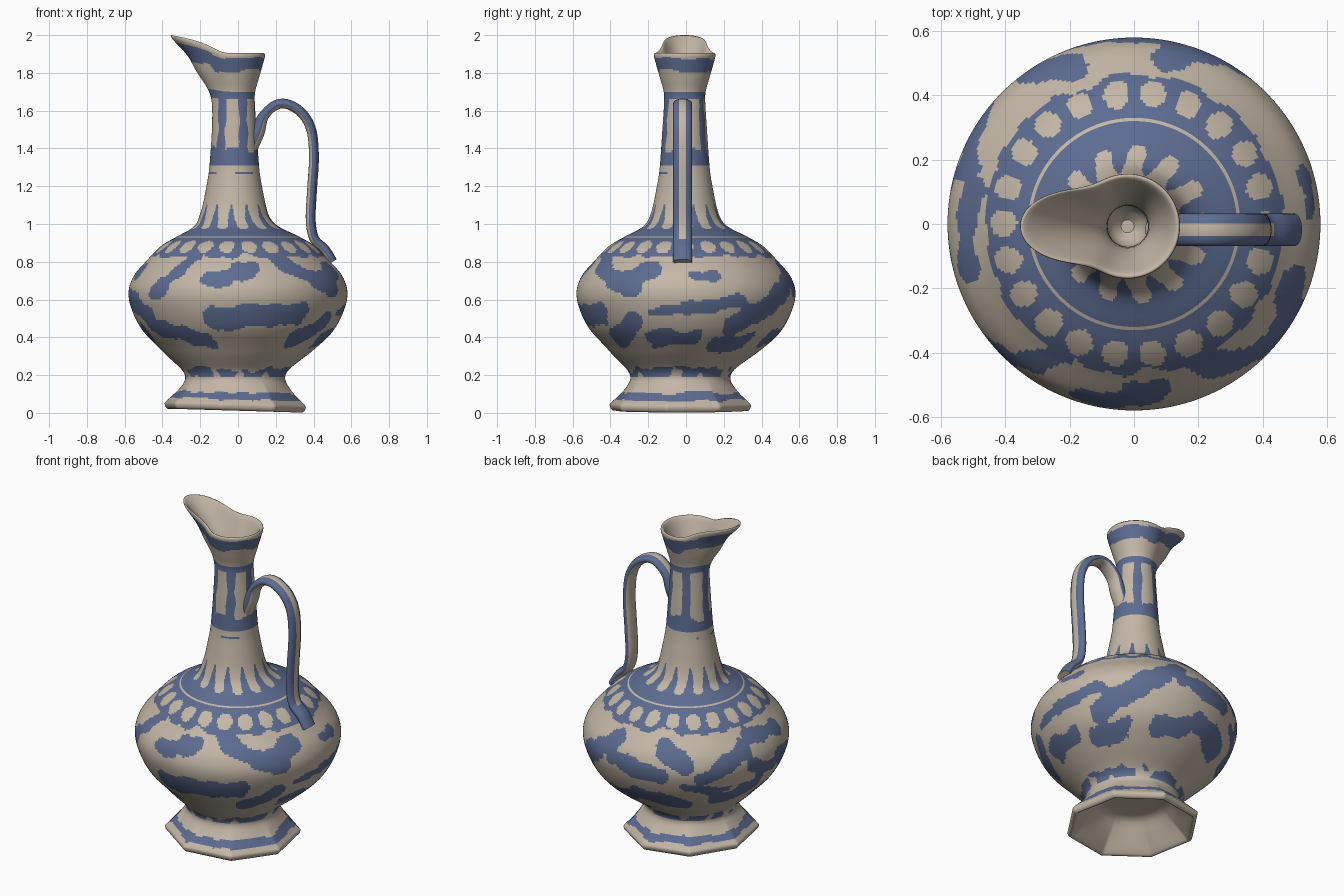
import bpy, bmesh, math
from mathutils import Vector, noise

if "Cube" in bpy.data.objects:
    bpy.data.objects.remove(bpy.data.objects["Cube"])

COLS = 256


def material(name, rgb):
    m = bpy.data.materials.new(name)
    m.diffuse_color = (*rgb, 1)
    m.use_nodes = True
    m.node_tree.nodes["Principled BSDF"].inputs["Base Color"].default_value = m.diffuse_color
    return m


MATS = [material("cream glaze", (0.55, 0.475, 0.385)),
        material("cobalt blue glaze", (0.108, 0.15, 0.285))]


def spline(pts, step):
    """Smooth path through pts; step(i) gives spacing for segment i."""
    P = [Vector(p) for p in pts]
    out = []
    for i in range(len(P) - 1):
        a, b = P[i], P[i + 1]
        ta = (b - P[i - 1]) / 2 if i else b - a
        tb = (P[i + 2] - a) / 2 if i + 2 < len(P) else b - a
        lim = (b - a).length * 1.2
        ta = ta.normalized() * min(ta.length, lim)
        tb = tb.normalized() * min(tb.length, lim)
        n = max(2, math.ceil((b - a).length / step(i)))
        for k in range(n):
            t = k / n
            out.append((i, a * (2*t**3 - 3*t*t + 1) + ta * (t**3 - 2*t*t + t)
                        + b * (3*t*t - 2*t**3) + tb * (t**3 - t*t)))
    out.append((len(P) - 2, P[-1]))
    return out


def tube(name, rows, paint):
    """Skin a list of rings, cap both ends, colour faces by paint(row, col)."""
    bm = bmesh.new()
    rings = [[bm.verts.new(p) for p in r] for r in rows]
    n = len(rings[0])
    for i in range(len(rings) - 1):
        for j in range(n):
            k = (j + 1) % n
            f = bm.faces.new((rings[i][j], rings[i][k], rings[i+1][k], rings[i+1][j]))
            f.material_index = int(paint(i, j))
            f.smooth = True
    bm.faces.new(rings[0][::-1])
    bm.faces.new(rings[-1])
    bmesh.ops.recalc_face_normals(bm, faces=bm.faces)
    me = bpy.data.meshes.new(name)
    bm.to_mesh(me)
    bm.free()
    for m in MATS:
        me.materials.append(m)
    ob = bpy.data.objects.new(name, me)
    bpy.context.collection.objects.link(ob)
    return ob


def ramp(v, a, b):
    t = min(1, max(0, (v - a) / (b - a)))
    return t * t * (3 - 2 * t)


# Vessel profile: radius, height, beak length (foot hollow -> outside -> mouth -> inside neck)
PROFILE = [
    (0.03, 0.19, 0), (0.19, 0.18, 0), (0.24, 0.13, 0), (0.335, 0.02, 0), (0.355, 0.012, 0),
    (0.37, 0.04, 0), (0.345, 0.07, 0), (0.30, 0.12, 0), (0.265, 0.18, 0), (0.285, 0.23, 0),
    (0.40, 0.33, 0), (0.515, 0.45, 0), (0.577, 0.60, 0), (0.56, 0.71, 0), (0.48, 0.81, 0),
    (0.405, 0.885, 0), (0.32, 0.935, 0), (0.22, 0.99, 0), (0.178, 1.06, 0), (0.147, 1.2, 0),
    (0.132, 1.3, 0), (0.118, 1.5, 0), (0.109, 1.64, 0.01), (0.111, 1.70, 0.03),
    (0.13, 1.77, 0.07), (0.15, 1.84, 0.10), (0.163, 1.89, 0.165), (0.158, 1.905, 0.175),
    (0.145, 1.895, 0.165), (0.115, 1.83, 0.09), (0.08, 1.74, 0.03), (0.065, 1.65, 0),
    (0.06, 1.35, 0), (0.02, 1.3, 0)]
FOOT_EDGE, RIM = 5, 26

rows_info = spline(PROFILE, lambda i: 0.012 if FOOT_EDGE <= i <= RIM else 0.04)


def vessel_point(r, z, beak, th):
    fwd = max(0, -math.cos(th))
    low = 1 - ramp(z, 0.2, 0.4)
    cx = -0.015 * low - 0.02 * ramp(z, 0.93, 1.05)
    cy = -0.03 * low - 0.007 * ramp(z, 0.93, 1.05)
    # foot turns into a soft octagon towards its edge
    w = 1 - ramp(z, 0.03, 0.2)
    octo = 0.955 / math.cos((th + 0.2) % (math.pi / 4) - math.pi / 8)
    rr = r * (1 + w * (octo - 1)) + beak * fwd**7
    zz = z + 0.543 * beak * fwd**3 - 0.01 * w * math.cos(th)
    return Vector((cx + rr * math.cos(th), cy + rr * math.sin(th), zz))


# Painted brush strokes on the belly: azimuth from front, height, to azimuth, height, half width
STROKES = [
    (-50, .62, -28, .83, .04), (-78, .60, -60, .50, .065), (-16, .70, 8, .76, .045),
    (25, .80, 60, .66, .045), (-12, .50, 35, .52, .06), (-62, .46, -20, .38, .045),
    (38, .38, 60, .48, .045), (48, .68, 70, .74, .055), (95, .72, 108, .72, .025),
    (72, .52, 120, .58, .03), (118, .45, 150, .62, .065), (150, .62, 170, .76, .05),
    (112, .36, 135, .38, .045), (65, .39, 95, .40, .035), (170, .66, 200, .60, .05),
    (185, .45, 215, .40, .055), (200, .76, 215, .68, .045), (225, .60, 250, .72, .05),
    (235, .42, 262, .50, .05), (255, .62, 275, .55, .04), (258, .78, 285, .74, .04),
    (155, .38, 178, .42, .04), (215, .53, 240, .50, .03), (270, .38, 285, .42, .045)]


def stroke_hit(az, z, wob):
    for a, z1, b, z2, w in STROKES:
        d = (az - a + 180) % 360 - 180
        px, py = math.radians(d) * 0.52, z - z1
        vx, vy = math.radians(b - a) * 0.52, z2 - z1
        t = min(1, max(0, (px * vx + py * vy) / (vx * vx + vy * vy)))
        if math.hypot(px - t * vx, py - t * vy) < w + wob:
            return True
    return False


def vessel_paint(i, j):
    seg, p = rows_info[i]
    if seg < FOOT_EDGE or seg >= RIM:
        return 0
    r, z = p[0], p[1]
    th = 2 * math.pi * (j + 0.5) / COLS
    q = Vector((r * math.cos(th), r * math.sin(th), z))
    n = noise.noise(q * 11)
    az = math.degrees(th) + 90
    if z < 0.15:                                   # foot stripe
        return 0.068 + 0.015 * n < z < 0.105 + 0.02 * n
    if z < 0.30:                                   # broken ring above foot
        return 0.19 < z < 0.232 + 0.03 * n and noise.noise(q * 16) > -0.15
    if z < 0.75 or r > 0.468 + 0.03 * n:           # floral belly
        return stroke_hit(az, z, 0.03 * n + 0.008 * noise.noise(q * 30))
    if r > 0.34:                                   # ring of dots
        s = 2 * math.pi / 22
        d = (th - math.radians(81.7) + s / 2) % s - s / 2
        return math.hypot(d * 0.41, r - 0.41) > 0.041 + 0.006 * n
    if r > 0.32:                                   # thin cream line
        return 0
    if z < 1.2:                                    # petals at the neck base
        u = math.cos(13 * (th - math.radians(85)))
        if r > 0.235 + 0.02 * u:
            return 1
        return u < -0.1 - 0.8 * ramp(z, 0.98, 1.10) and z < 1.10
    if z < 1.695:                                  # neck bands with panels
        if z < 1.30:
            return 1.265 < z < 1.275 and n > 0.1
        u = math.cos(6 * math.radians(az + 5))
        return not (1.385 + 0.05 * n < z < 1.655 and u > -0.25 + 0.6 * n)
    return 1.805 + 0.05 * n < z < 1.875 + 0.012 * n   # mouth band


vessel_rows = [[vessel_point(*p, 2 * math.pi * j / COLS) for j in range(COLS)]
               for _, p in rows_info]
tube("ewer_vessel", vessel_rows, vessel_paint)

# Handle: strap swept along a path in the x-z plane
PATH = [(0.07, 1.41), (0.105, 1.49), (0.135, 1.57), (0.20, 1.63), (0.27, 1.632), (0.345, 1.58),
        (0.39, 1.49), (0.402, 1.35), (0.392, 1.18), (0.385, 1.02), (0.405, 0.92),
        (0.46, 0.865), (0.50, 0.80)]
path = [p for _, p in spline(PATH, lambda i: 0.02)]
SIDES = 32
handle_rows = []
for i, p in enumerate(path):
    t = (path[min(i + 1, len(path) - 1)] - path[max(i - 1, 0)]).normalized()
    thick = 0.026 + 0.012 * (1 - ramp(i, 4, 12))
    ring = []
    for k in range(SIDES):
        a = 2 * math.pi * k / SIDES
        c, s = thick * math.cos(a), 0.05 * math.sin(a)
        ring.append(Vector((p.x - t.y * c, -0.018 + s, p.y + t.x * c)))
    handle_rows.append(ring)


def handle_paint(i, k):
    a = 2 * math.pi * (k + 0.5) / SIDES
    if i > len(path) - 9:                          # blue patch where it meets the belly
        return math.cos(a) > -0.3
    stripe = math.cos(a) > 0 and abs(math.sin(a)) < 0.42
    return math.cos(a) > -0.35 and not stripe


tube("handle", handle_rows, handle_paint)
